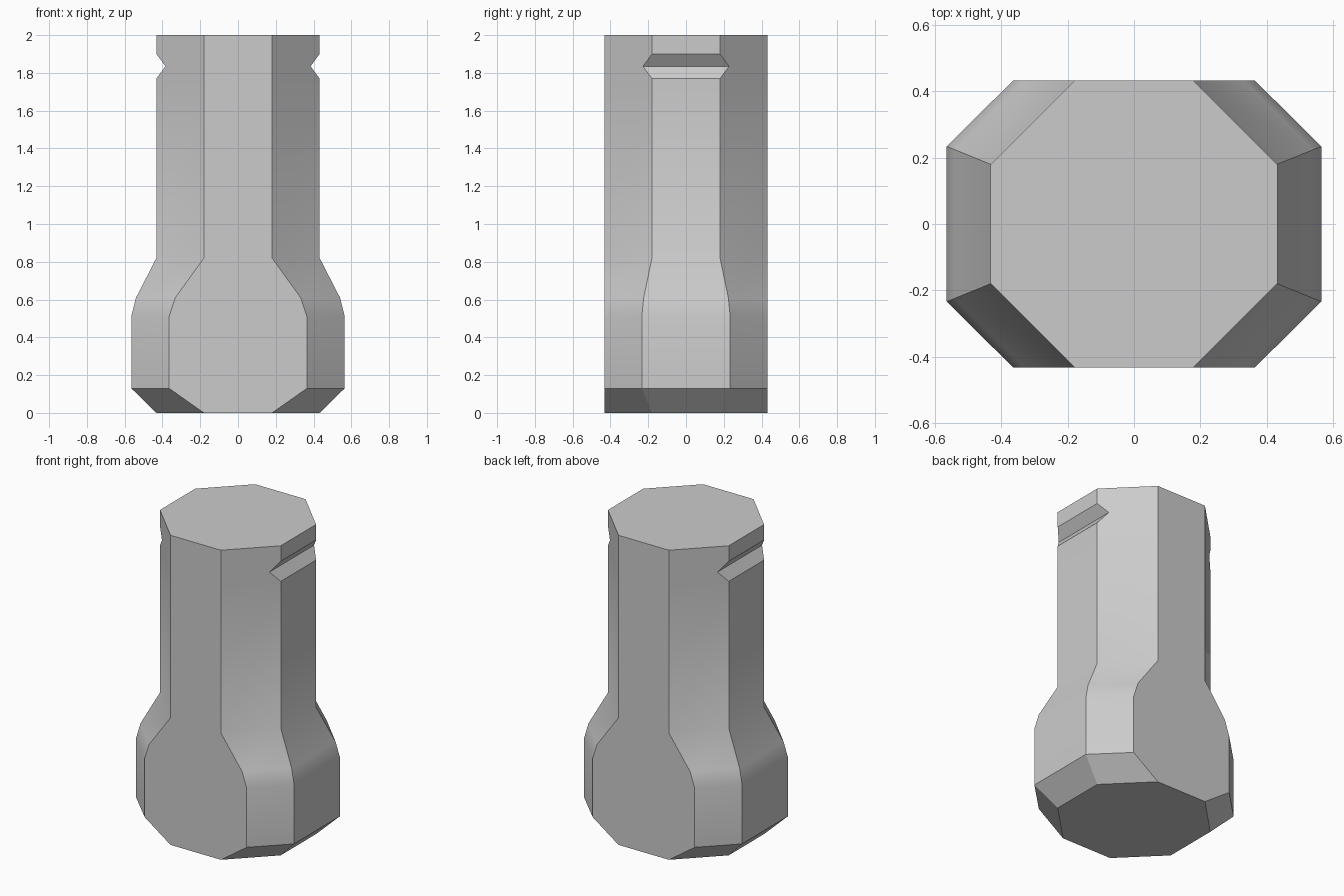
import bpy
import bmesh
import math

cube = bpy.data.objects.get("Cube")
if cube:
    bpy.data.objects.remove(cube, do_unlink=True)

DEPTH = 0.432      # half depth, the same at every height
SHOULDER = 0.82    # height where the bulb meets the shaft

# Sections: height, side half width, side corner y, front corner x
SECTIONS = [
    (0.0, 0.432, 0.18, 0.18),
    (0.13, 0.565, 0.234, 0.365),
    (0.51, 0.565, 0.234, 0.365),
    (0.61, 0.54, 0.224, 0.332),
    (SHOULDER, 0.432, 0.18, 0.18),
    (1.77, 0.432, 0.18, 0.18),
    (1.835, 0.384, 0.228, 0.18),
    (1.90, 0.432, 0.18, 0.18),
    (2.0, 0.432, 0.18, 0.18),
]


def octagon(bm, z, side, corner_y, corner_x):
    """Eight-sided ring, counter-clockwise from the right front corner."""
    half = [(side, -corner_y), (side, corner_y), (corner_x, DEPTH), (-corner_x, DEPTH)]
    points = half + [(-x, -y) for x, y in half]
    return [bm.verts.new((x, y, z)) for x, y in points]


def grey_material():
    mat = bpy.data.materials.new("plain grey")
    colour = (0.6, 0.6, 0.6, 1.0)
    mat.use_nodes = True
    mat.diffuse_color = colour
    mat.node_tree.nodes["Principled BSDF"].inputs["Base Color"].default_value = colour
    return mat


# Loft the body through its sections, including the side notches
bm = bmesh.new()
rings = [octagon(bm, *section) for section in SECTIONS]
for low, high in zip(rings, rings[1:]):
    for i in range(8):
        j = (i + 1) % 8
        bm.faces.new((low[i], low[j], high[j], high[i]))
bm.faces.new(rings[0][::-1])
bm.faces.new(rings[-1])

# Merge the flat front, back and diagonal strips into single faces
bmesh.ops.dissolve_limit(bm, angle_limit=math.radians(1),
                         verts=bm.verts, edges=bm.edges)
bmesh.ops.recalc_face_normals(bm, faces=bm.faces)

mesh = bpy.data.meshes.new("peg_body")
bm.to_mesh(mesh)
bm.free()
body = bpy.data.objects.new("peg_body", mesh)
bpy.context.collection.objects.link(body)
mesh.materials.append(grey_material())

# Smooth the curved shoulder while keeping the corners crisp
bpy.context.view_layer.objects.active = body
body.select_set(True)
bpy.ops.object.shade_smooth_by_angle(angle=math.radians(30))

# Crisp diagonal edges where the bulb meets the shaft
sharp = mesh.attributes.get("sharp_edge") or mesh.attributes.new("sharp_edge", "BOOLEAN", "EDGE")
for edge in mesh.edges:
    a, b = (mesh.vertices[i].co for i in edge.vertices)
    level = abs(a.z - SHOULDER) < 0.01 and abs(b.z - SHOULDER) < 0.01
    if level and abs(a.x - b.x) > 0.1 and abs(a.y - b.y) > 0.1:
        sharp.data[edge.index].value = True
